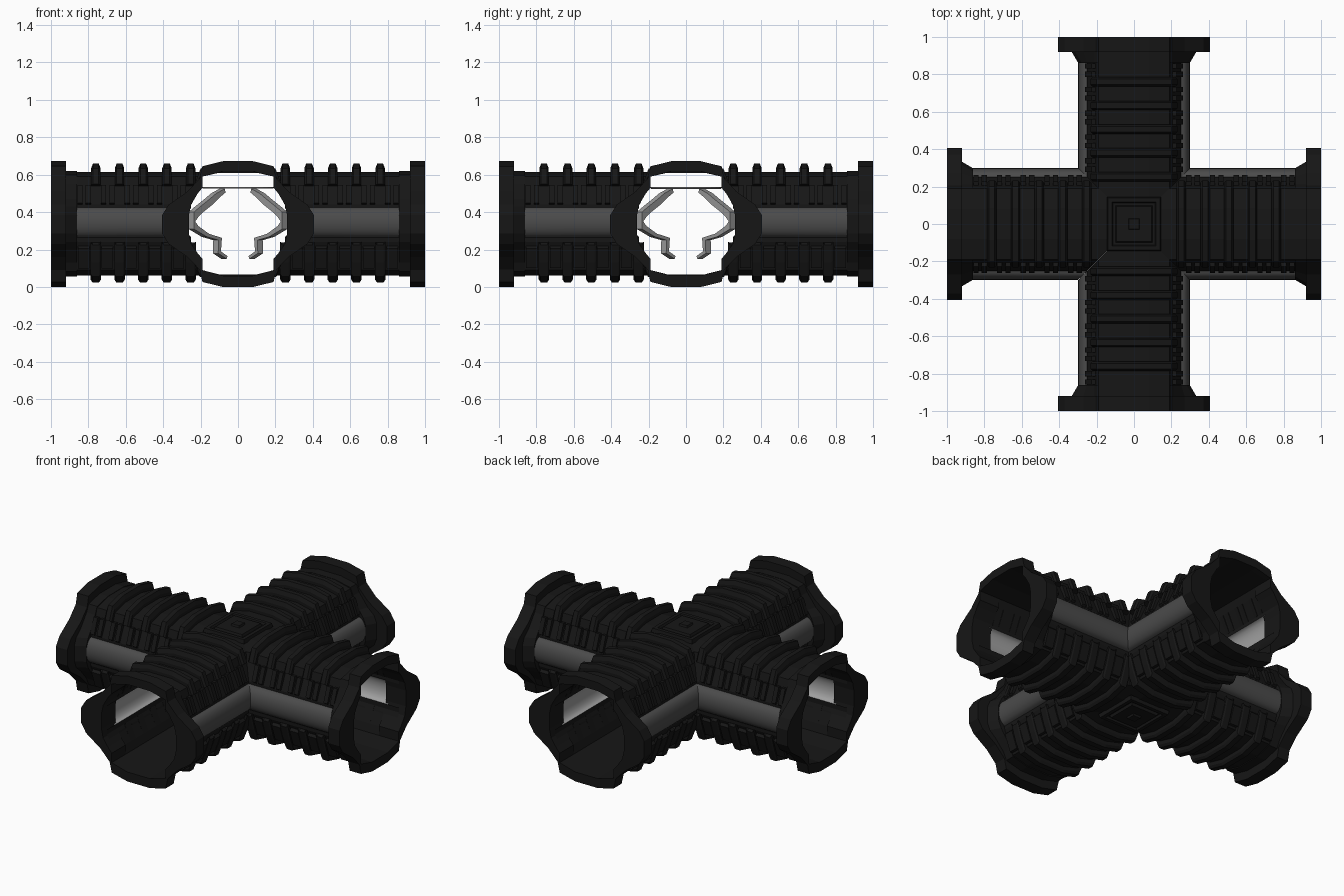
import bpy, bmesh, math
from mathutils import Matrix

if "Cube" in bpy.data.objects:
    bpy.data.objects.remove(bpy.data.objects["Cube"])


def material(name, v):
    m = bpy.data.materials.new(name)
    m.diffuse_color = (v, v, v, 1)
    m.use_nodes = True
    m.node_tree.nodes["Principled BSDF"].inputs["Base Color"].default_value = m.diffuse_color
    return m


DARK = material("dark_metal", 0.008)
GREY = material("grey_tube", 0.07)
LIGHT = material("light_lining", 0.35)


def finish(name, bm, mat, smooth=False, turn=0.0, closed=True):
    """Repeat the arm part four times about z and make it an object."""
    if closed:
        bmesh.ops.recalc_face_normals(bm, faces=bm.faces[:])
    src = bm.verts[:] + bm.edges[:] + bm.faces[:]
    for k in (1, 2, 3):
        new = bmesh.ops.duplicate(bm, geom=src)["geom"]
        vs = [v for v in new if isinstance(v, bmesh.types.BMVert)]
        bmesh.ops.rotate(bm, verts=vs, matrix=Matrix.Rotation(k * math.pi / 2, 3, 'Z'))
    bmesh.ops.rotate(bm, verts=bm.verts[:], matrix=Matrix.Rotation(turn, 3, 'Z'))
    me = bpy.data.meshes.new(name)
    for f in bm.faces:
        f.smooth = smooth
    bm.to_mesh(me)
    bm.free()
    me.materials.append(mat)
    ob = bpy.data.objects.new(name, me)
    bpy.context.collection.objects.link(ob)
    return ob


def mirror(half):
    """Half profile starting on the centre line -> full open profile."""
    return [(-y, z) for y, z in half[:0:-1]] + half


def loop_of(half):
    """Half outline from top centre to bottom centre -> closed loop."""
    return half + [(-y, z) for y, z in half[-2:0:-1]]


def flip(pts):
    return [(-y, z) for y, z in pts]


def solid(bm, secs):
    """Capped loft through (x, closed loop) sections."""
    rows = [[bm.verts.new((x, y, z)) for y, z in lp] for x, lp in secs]
    n = len(rows[0])
    for a, b in zip(rows, rows[1:]):
        for i in range(n):
            j = (i + 1) % n
            bm.faces.new((a[i], a[j], b[j], b[i]))
    bm.faces.new(rows[0])
    bm.faces.new(rows[-1][::-1])


def ring(bm, secs):
    """Loft that closes on itself, for hollow frames."""
    rows = [[bm.verts.new((x, y, z)) for y, z in lp] for x, lp in secs]
    n = len(rows[0])
    for a, b in zip(rows, rows[1:] + rows[:1]):
        for i in range(n):
            j = (i + 1) % n
            bm.faces.new((a[i], a[j], b[j], b[i]))


def sheet(bm, prof, x1):
    """Open profile swept along the arm, mitred at the crossing."""
    a = [bm.verts.new((abs(y), y, z)) for y, z in prof]
    b = [bm.verts.new((x1, y, z)) for y, z in prof]
    for i in range(len(prof) - 1):
        bm.faces.new((a[i], b[i], b[i + 1], a[i + 1]))


# roof and floor shells
TOP = [(0, .615), (.08, .615), (.19, .59), (.205, .54), (.25, .44), (.25, .42)]
LOW = [(0, .062), (.08, .062), (.19, .09), (.205, .14), (.25, .24), (.25, .27)]
bm = bmesh.new()
sheet(bm, mirror(TOP), .96)
finish("roof_shell", bm, DARK, closed=False)
bm = bmesh.new()
sheet(bm, mirror(LOW)[::-1], .96)
finish("floor_shell", bm, DARK, closed=False)

# rounded side tubes and the light lining behind them
for name, mat, r, h in (("side_tube", GREY, .048, .08), ("side_lining", LIGHT, .040, .076)):
    bm = bmesh.new()
    arc = [(.25 + r * math.sin(math.pi * i / 10), .345 + h * math.cos(math.pi * i / 10))
           for i in range(11)]
    sheet(bm, arc[::-1], .88)
    sheet(bm, flip(arc), .88)
    finish(name, bm, mat, smooth=True, closed=False)

# end flanges with hollow doorway
OUTER = loop_of([(0, .672), (.08, .672), (.19, .645), (.205, .58), (.27, .51), (.37, .44),
                 (.405, .385), (.405, .285), (.37, .23), (.27, .16), (.205, .092),
                 (.19, .027), (.08, 0), (0, 0)])
INNER = loop_of([(0, .618), (.08, .618), (.19, .59), (.19, .53), (.215, .50), (.25, .44),
                 (.262, .385), (.262, .285), (.25, .23), (.215, .18), (.19, .15),
                 (.19, .09), (.08, .06), (0, .06)])
bm = bmesh.new()
ring(bm, [(.92, OUTER), (1, OUTER), (1, INNER), (.92, INNER)])
finish("end_flange", bm, DARK)

# tapered collars behind the flanges
def collar(s):
    return loop_of([(0, .62), (.08, .62), (.19, .597), (.21, .55), (.25 + s / 2, .47),
                    (.275 + s, .43), (.293 + s, .385), (.293 + s, .285), (.275 + s, .24),
                    (.25 + s / 2, .20), (.21, .13), (.19, .083), (.08, .055), (0, .055)])


bm = bmesh.new()
ring(bm, [(.86, collar(.005)), (.92, collar(.04)), (.92, INNER), (.86, INNER)])
finish("flange_collar", bm, DARK)

# crosswise ribs over roof and floor
RIBS = [.253 + .1266 * i for i in range(5)]
R_OUT = [(0, .66), (.085, .66), (.2, .633), (.232, .55)]
R_MID = [(0, .635), (.083, .635), (.195, .61), (.222, .545)]
R_IN = [(0, .616), (.08, .616), (.19, .591), (.205, .54)]
B_OUT = [(0, .025), (.085, .025), (.205, .055), (.235, .13), (.263, .225)]
B_IN = [(0, .061), (.08, .061), (.19, .089), (.205, .14), (.248, .238)]
top_wide = mirror(R_MID) + mirror(R_IN)[::-1]
top_full = mirror(R_OUT) + mirror(R_IN)[::-1]
bot_full = mirror(B_OUT) + mirror(B_IN)[::-1]
bot_low = mirror([(y, z + .015) for y, z in B_OUT]) + mirror(B_IN)[::-1]
bm = bmesh.new()
for x in RIBS:
    solid(bm, [(x - .025, top_wide), (x - .015, top_full), (x + .015, top_full), (x + .025, top_wide)])
finish("roof_rib", bm, DARK)
bm = bmesh.new()
for x in RIBS:
    solid(bm, [(x - .028, bot_low), (x - .018, bot_full), (x + .018, bot_full), (x + .028, bot_low)])
finish("floor_rib", bm, DARK)

# small cleats on the upper slope, broad plates on the lower slope
CLEAT = [(.2, .54), (.228, .545), (.262, .45), (.248, .44)]
PLATE = [(.2, .10), (.218, .10), (.255, .205), (.24, .22)]
bm = bmesh.new()
for x in RIBS:
    for d in (.04, .085):
        for lp in (CLEAT, flip(CLEAT)):
            solid(bm, [(x + d - .014, lp), (x + d + .014, lp)])
finish("side_cleat", bm, DARK)
bm = bmesh.new()
for x in RIBS:
    for lp in (PLATE, flip(PLATE)):
        solid(bm, [(x + .035, lp), (x + .095, lp)])
finish("lower_plate", bm, DARK)

# diagonal curved braces inside the crossing, above and below
UP = [(.25, .34), (.225, .375), (.2, .40), (.15, .44), (.11, .48), (.08, .505),
      (.085, .525), (.13, .50), (.165, .47), (.215, .43), (.25, .40)]
DOWN = [(.25, .36), (.225, .325), (.17, .285), (.10, .262), (.105, .19), (.07, .165),
        (.075, .15), (.12, .18), (.118, .25), (.18, .268), (.25, .31)]
bm = bmesh.new()
for lp in (UP, DOWN):
    lp = [(r * math.sqrt(2), z) for r, z in lp]
    solid(bm, [(-.02, lp), (.02, lp)])
finish("inner_brace", bm, LIGHT, turn=math.pi / 4)

# thin ring under the vault
bpy.ops.mesh.primitive_torus_add(major_radius=.185, minor_radius=.006, major_segments=32,
                                 minor_segments=6, location=(0, 0, .53))
bpy.context.object.name = "vault_ring"
bpy.context.object.data.materials.append(LIGHT)

# stepped square hatches on roof and floor of the crossing
for name, z0, s in (("roof_hatch", .608, 1), ("floor_hatch", .066, -1)):
    bm = bmesh.new()
    steps = [(.145, 0), (.14, .025), (.118, .025), (.112, .012), (.1, .012), (.094, .028),
             (.03, .028), (.026, .04)]
    rows = [[bm.verts.new((a * i, a * j, z0 + s * h)) for i, j in ((1, 1), (-1, 1), (-1, -1), (1, -1))]
            for a, h in steps]
    for a, b in zip(rows, rows[1:]):
        for i in range(4):
            bm.faces.new((a[i], a[(i + 1) % 4], b[(i + 1) % 4], b[i]))
    bm.faces.new(rows[-1])
    bm.faces.new(rows[0][::-1])
    bmesh.ops.recalc_face_normals(bm, faces=bm.faces[:])
    me = bpy.data.meshes.new(name)
    bm.to_mesh(me)
    bm.free()
    me.materials.append(DARK)
    bpy.context.collection.objects.link(bpy.data.objects.new(name, me))
